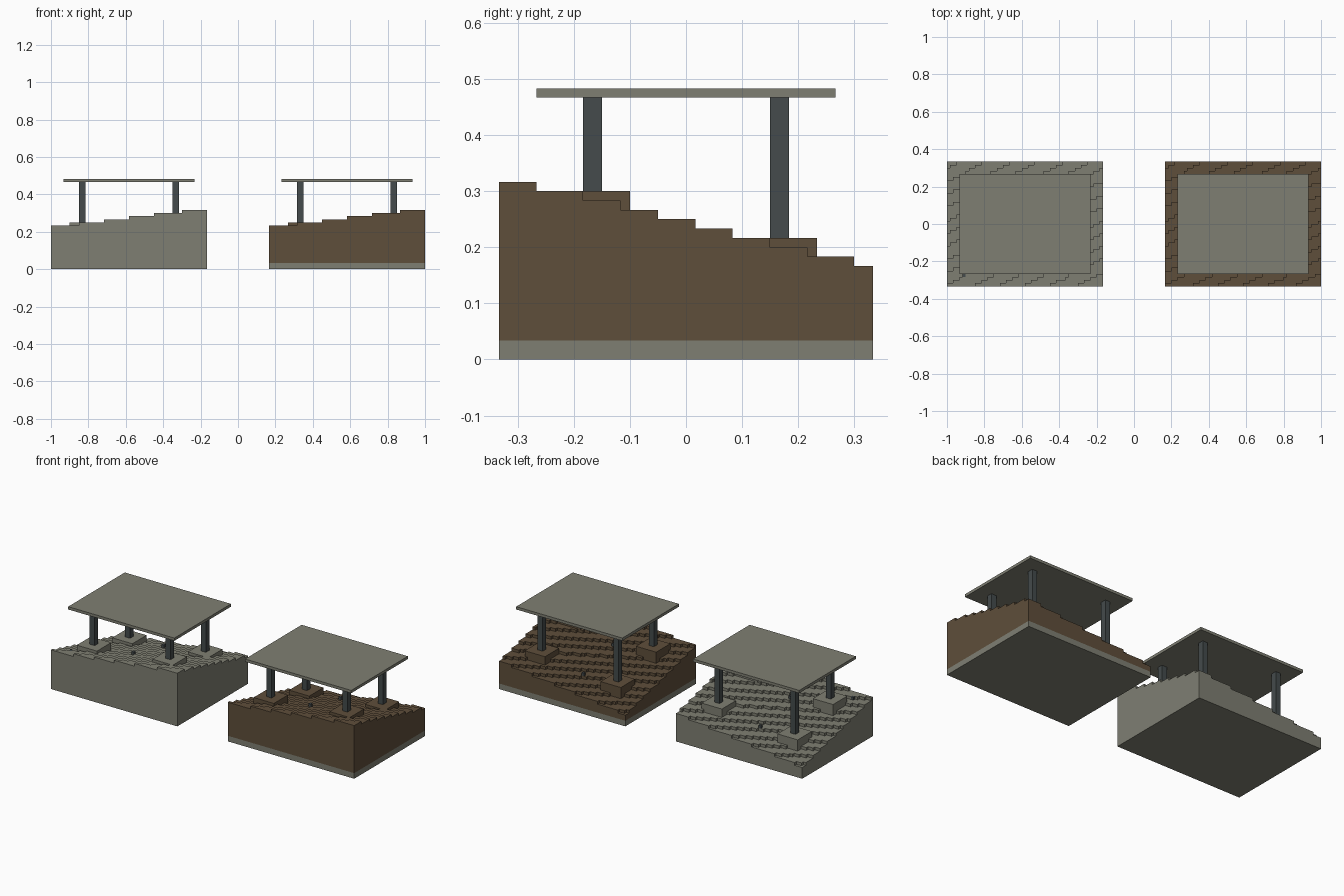
import bpy, bmesh

if "Cube" in bpy.data.objects:
    bpy.data.objects.remove(bpy.data.objects["Cube"])

U = 1 / 60            # size of one grid cell
NX, NY = 50, 40       # plot size in cells


def material(name, rgb):
    m = bpy.data.materials.new(name)
    m.diffuse_color = (*rgb, 1)
    m.use_nodes = True
    m.node_tree.nodes["Principled BSDF"].inputs["Base Color"].default_value = m.diffuse_color
    return m


STONE = material("grey stone", (0.212, 0.212, 0.171))
EARTH = material("brown earth", (0.114, 0.077, 0.043))
SLATE = material("dark slate", (0.058, 0.070, 0.072))


def finish(name, bm, mat):
    me = bpy.data.meshes.new(name)
    bm.to_mesh(me)
    bm.free()
    me.materials.append(mat)
    ob = bpy.data.objects.new(name, me)
    bpy.context.collection.objects.link(ob)
    return ob


def box(name, lo, hi, mat, x0):
    """Box between two corners given in cells, inside the plot starting at x0."""
    bm = bmesh.new()
    bmesh.ops.create_cube(bm, size=1)
    for v in bm.verts:
        c = [lo[k] if v.co[k] < 0 else hi[k] for k in range(3)]
        v.co = ((x0 + c[0]) * U, (c[1] - NY / 2) * U, c[2] * U)
    return finish(name, bm, mat)


def height(i, j):
    """Stepped slope: rises to the right, falls towards the back."""
    return round(13.54 + 0.12 * i - 0.24 * j)


def terrain(name, x0, bottom, mat):
    bm = bmesh.new()

    def quad(*pts):
        bm.faces.new([bm.verts.new(((x0 + x) * U, (y - NY / 2) * U, z * U))
                      for x, y, z in pts])

    def level(i, j):
        return height(i, j) if 0 <= i < NX and 0 <= j < NY else bottom

    for i in range(NX):
        for j in range(NY):
            h = height(i, j)
            quad((i, j, h), (i + 1, j, h), (i + 1, j + 1, h), (i, j + 1, h))
            # walls down to every lower neighbour
            for di, dj, a, b in ((0, -1, (i, j), (i + 1, j)),
                                 (1, 0, (i + 1, j), (i + 1, j + 1)),
                                 (0, 1, (i + 1, j + 1), (i, j + 1)),
                                 (-1, 0, (i, j + 1), (i, j))):
                n = level(i + di, j + dj)
                if n < h:
                    quad((*a, n), (*b, n), (*b, h), (*a, h))
    quad((0, 0, bottom), (0, NY, bottom), (NX, NY, bottom), (NX, 0, bottom))
    bmesh.ops.remove_doubles(bm, verts=bm.verts, dist=1e-5)
    return finish(name, bm, mat)


def plot(side, x0, ground, bottom, markers):
    terrain(side + "_sloped_ground", x0, bottom, ground)
    if bottom:
        box(side + "_base_slab", (0, 0, 0), (NX, NY, bottom), STONE, x0)
    # pads and posts
    for cx, xn in ((10, "left"), (40, "right")):
        for cy, yn in ((10, "front"), (30, "back")):
            tag = f"{side}_{yn}_{xn}"
            top = height(cx + 3, cy - 4) + 1
            box(tag + "_pad", (cx - 4, cy - 4, top - 5), (cx + 4, cy + 4, top), ground, x0)
            box(tag + "_post", (cx - 1, cy - 1, top), (cx + 1, cy + 1, 28), SLATE, x0)
    # flat roof
    box(side + "_roof", (4, 4, 28), (46, 36, 29), STONE, x0)
    # small markers on the ground
    for k, (i, j) in enumerate(markers):
        h = height(i, j)
        box(f"{side}_marker_{k + 1}", (i, j, h), (i + 1, j + 1, h + 1), SLATE, x0)


plot("left", -60, STONE, 0, [(5, 3), (22, 14), (22, 31)])
plot("right", 10, EARTH, 2, [(22, 14), (22, 31)])
